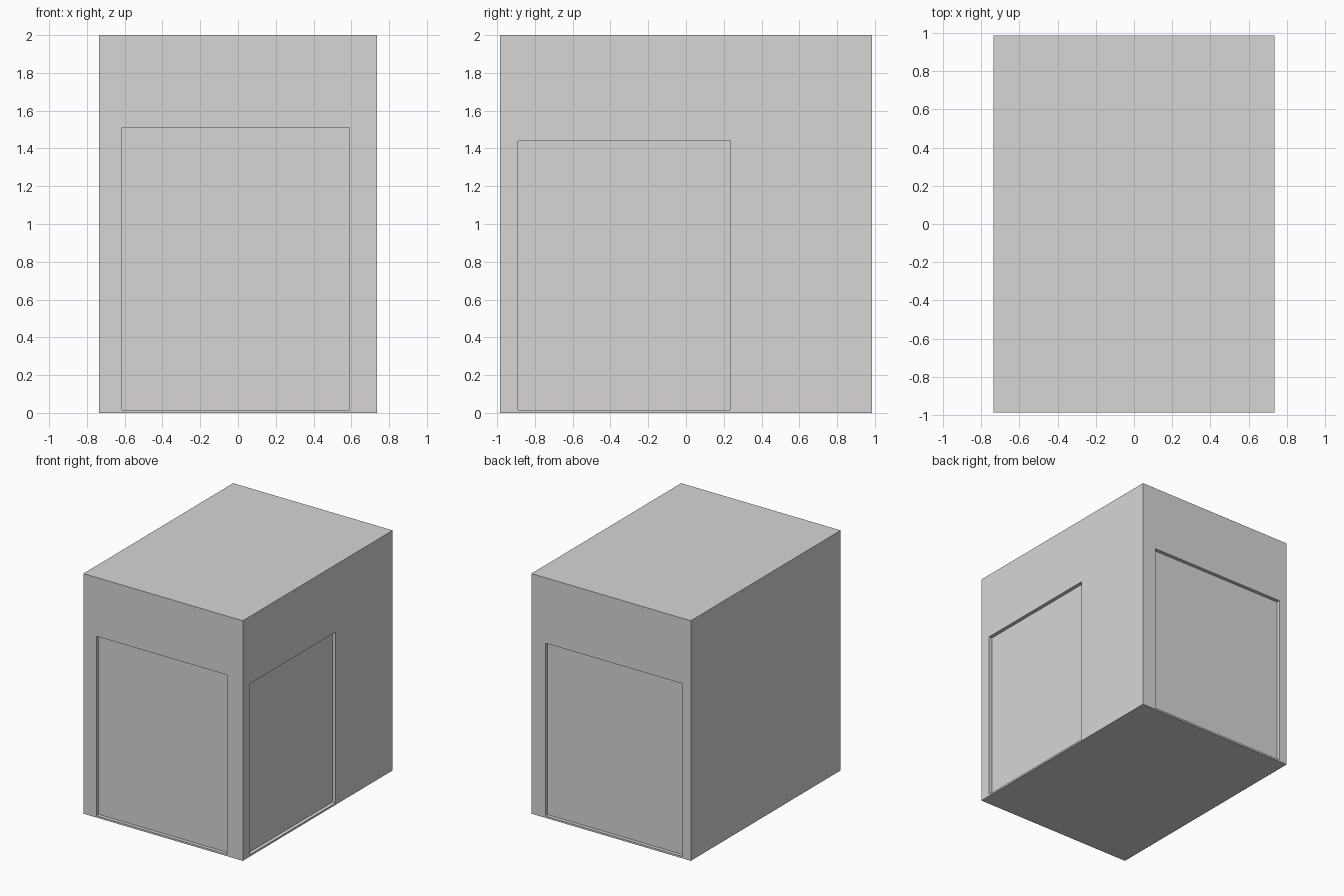
import bpy
import bmesh
from mathutils import Vector

cube = bpy.data.objects.get("Cube")
if cube:
    bpy.data.objects.remove(cube, do_unlink=True)

SIZE = Vector((1.47, 1.972, 2.0))
DEPTH = 0.03
SILL = 0.015

# Warm grey plaster over the whole block
grey = bpy.data.materials.new("warm_grey")
grey.use_nodes = True
colour = (0.68, 0.673, 0.658, 1)
grey.diffuse_color = colour
grey.node_tree.nodes["Principled BSDF"].inputs["Base Color"].default_value = colour


def cut_doorway(bm, normal, axis, low, high, top):
    """Sink a rectangular doorway into the wall that faces along normal."""
    wall = max(bm.faces, key=lambda f: (f.normal.dot(normal) > 0.99, f.calc_area()))
    bmesh.ops.inset_individual(bm, faces=[wall], thickness=0.1)
    middle = wall.calc_center_median()
    for v in wall.verts:
        v.co[axis] = high if v.co[axis] > middle[axis] else low
        v.co.z = top if v.co.z > middle.z else SILL
    # Jambs, lintel and sill, with the door panel at the back of the recess
    rim = bmesh.ops.extrude_discrete_faces(bm, faces=[wall])["faces"]
    bmesh.ops.translate(bm, verts=rim[0].verts[:], vec=-normal * DEPTH)
    bm.normal_update()


# Solid block standing on the ground
bm = bmesh.new()
bmesh.ops.create_cube(bm, size=1)
bmesh.ops.scale(bm, vec=SIZE, verts=bm.verts)
bmesh.ops.translate(bm, vec=(0, 0, SIZE.z / 2), verts=bm.verts)
bm.normal_update()

# Front, side and back doorways
cut_doorway(bm, Vector((0, -1, 0)), 0, -0.615, 0.59, 1.51)
cut_doorway(bm, Vector((1, 0, 0)), 1, -0.89, 0.235, 1.44)
cut_doorway(bm, Vector((0, 1, 0)), 0, -0.66, 0.606, 1.455)

mesh = bpy.data.meshes.new("building_block")
bm.to_mesh(mesh)
bm.free()
mesh.materials.append(grey)
block = bpy.data.objects.new("building_block", mesh)
bpy.context.collection.objects.link(block)
